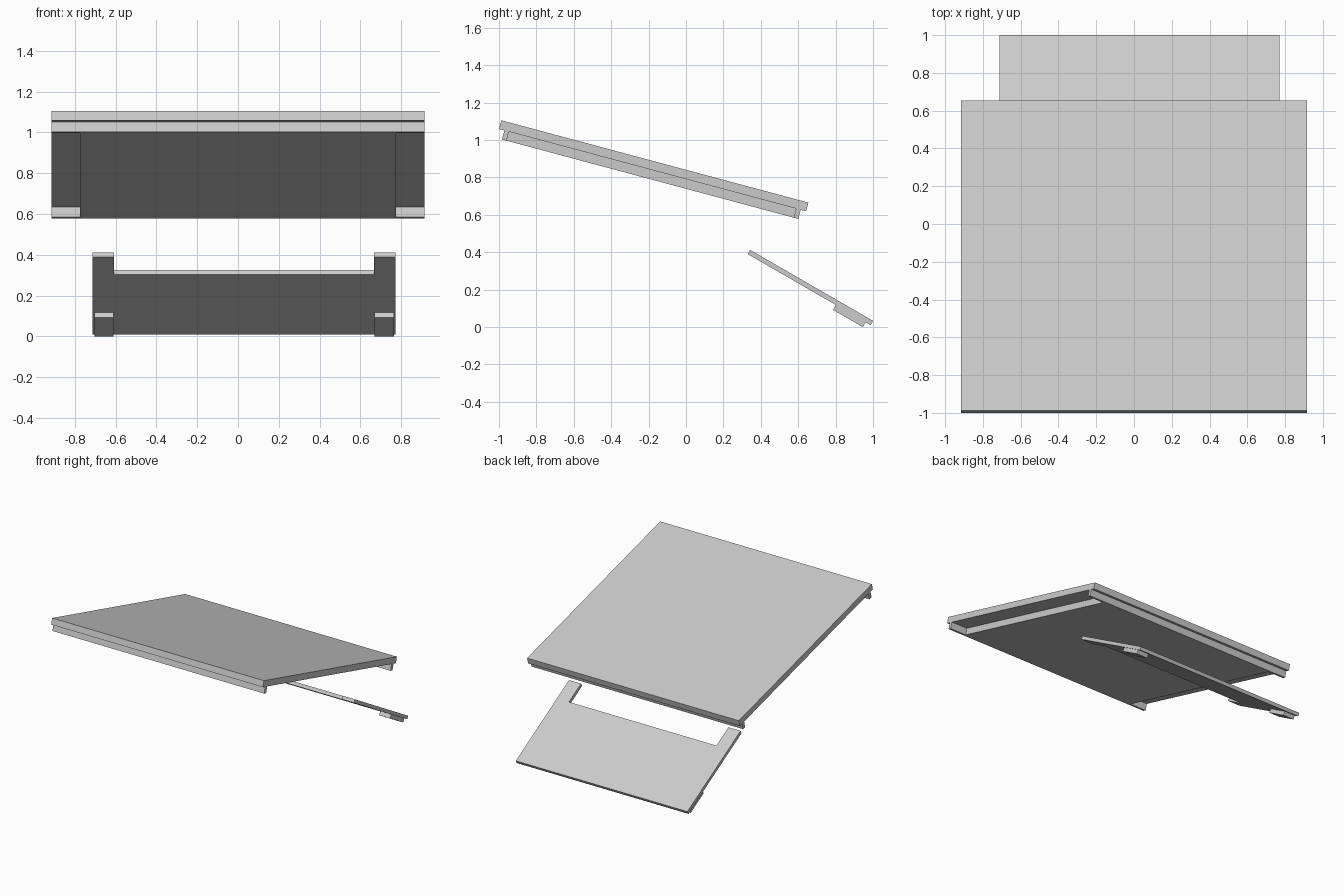
import bpy, bmesh, math
from mathutils import Matrix

if "Cube" in bpy.data.objects:
    bpy.data.objects.remove(bpy.data.objects["Cube"])


def prism(name, outline, z0, z1, frame):
    """Extrude an (x, y) outline from z0 to z1 in a tilted frame."""
    bm = bmesh.new()
    face = bm.faces.new([bm.verts.new((x, y, z0)) for x, y in outline])
    top = bmesh.ops.extrude_face_region(bm, geom=[face])["geom"]
    verts = [g for g in top if isinstance(g, bmesh.types.BMVert)]
    bmesh.ops.translate(bm, verts=verts, vec=(0, 0, z1 - z0))
    bmesh.ops.recalc_face_normals(bm, faces=bm.faces)
    bm.transform(frame)
    mesh = bpy.data.meshes.new(name)
    bm.to_mesh(mesh)
    bm.free()
    ob = bpy.data.objects.new(name, mesh)
    bpy.context.collection.objects.link(ob)
    return ob


def rect(x0, x1, y0, y1):
    return [(x0, y0), (x1, y0), (x1, y1), (x0, y1)]


def tilted(y, z, degrees):
    return Matrix.Translation((0, y, z)) @ Matrix.Rotation(-math.radians(degrees), 4, 'X')


# Upper panel: slab with a core below that is recessed along both sides
upper = tilted(-1.0, 1.059, 15)
W, C = 0.915, 0.775
prism("upper_slab", rect(-W, W, 0, 1.70), 0, 0.048, upper)
half = [(W, 0.03), (W, 0.055), (C, 0.055), (C, 1.645), (W, 1.645), (W, 1.67)]
prism("upper_core", half + [(-x, y) for x, y in reversed(half)], -0.05, 0, upper)

# Lower panel: slab with two arms at its upper end
lower = tilted(0.33, 0.39, 30)
L, R, A, B = -0.712, 0.771, -0.607, 0.667
prism("lower_slab", [(L, 0), (A, 0), (A, 0.172), (B, 0.172), (B, 0),
                     (R, 0), (R, 0.759), (L, 0.759)], 0, 0.026, lower)

# Small feet under the lower panel's corners
for side, x0, x1 in (("left", -0.703, -0.61), ("right", 0.669, 0.765)):
    prism("foot_" + side, rect(x0, x1, 0.544, 0.728), -0.03, 0, lower)
